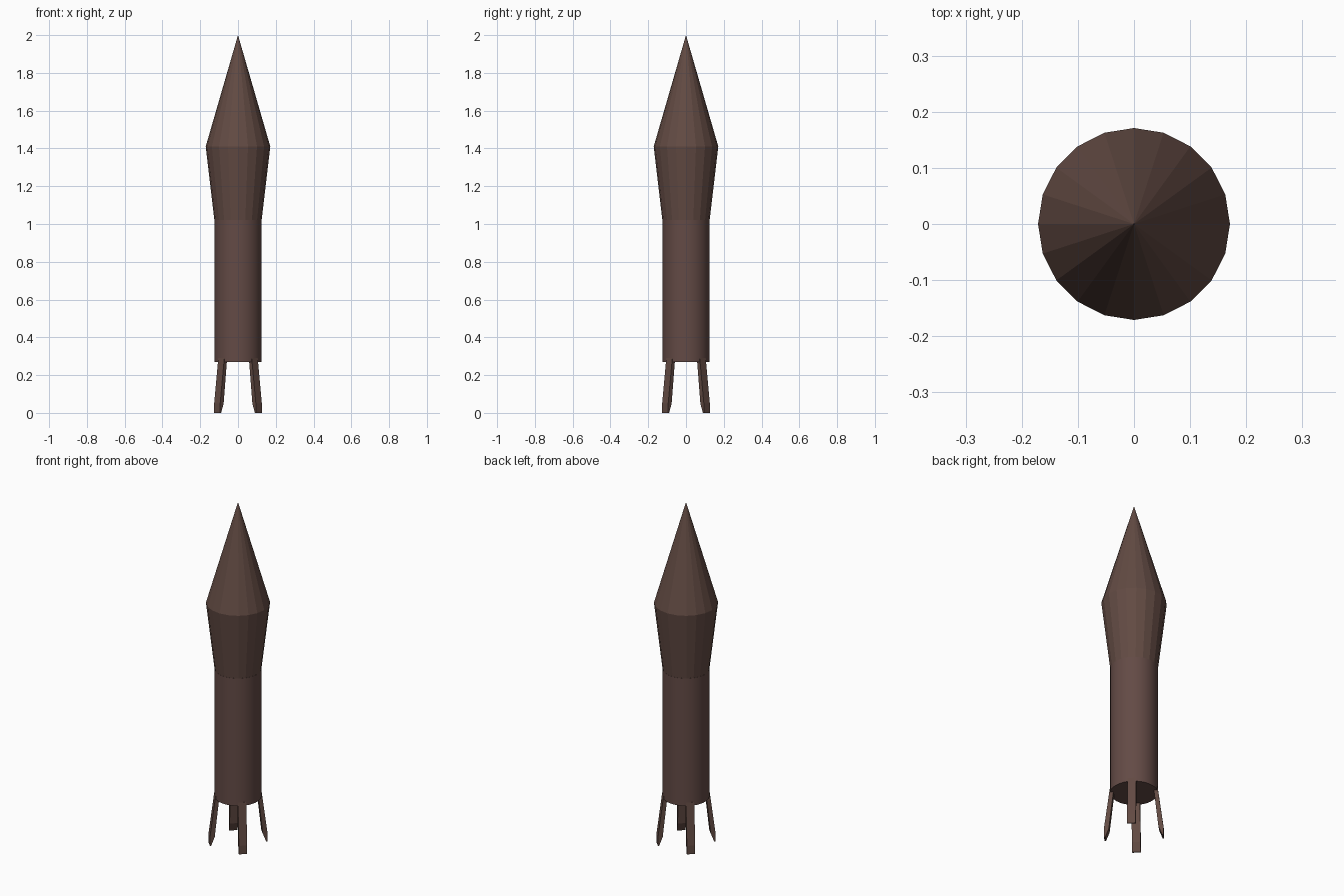
import bpy, bmesh, math
from mathutils import Matrix, Vector

if "Cube" in bpy.data.objects:
    bpy.data.objects.remove(bpy.data.objects["Cube"])


def material(name, rgb):
    m = bpy.data.materials.new(name)
    m.diffuse_color = (*rgb, 1.0)
    m.use_nodes = True
    m.node_tree.nodes["Principled BSDF"].inputs["Base Color"].default_value = m.diffuse_color
    return m


BROWN = material("dark brown", (0.122, 0.069, 0.056))
RED_BROWN = material("reddish brown", (0.125, 0.069, 0.060))


def finish(name, bm, mat):
    bmesh.ops.recalc_face_normals(bm, faces=bm.faces)
    me = bpy.data.meshes.new(name)
    bm.to_mesh(me)
    bm.free()
    me.materials.append(mat)
    ob = bpy.data.objects.new(name, me)
    bpy.context.collection.objects.link(ob)
    return ob


def frustum(name, r1, r2, z1, z2, sides, mat, caps=True):
    bm = bmesh.new()
    bmesh.ops.create_cone(bm, cap_ends=caps, segments=sides,
                          radius1=r1, radius2=r2, depth=z2 - z1,
                          matrix=Matrix.Translation((0, 0, (z1 + z2) / 2)))
    return finish(name, bm, mat)


# Nose cone and flared upper stage: faceted, 20 sides
frustum("nose_cone", 0.171, 0.0, 1.41, 2.0, 20, BROWN, caps=False)
frustum("flared_stage", 0.125, 0.171, 1.02, 1.41, 20, BROWN, caps=False)

# Main body: smooth cylinder with a closed base
body = frustum("main_body", 0.125, 0.125, 0.27, 1.02, 40, RED_BROWN)
for p in body.data.polygons:
    p.use_smooth = abs(p.normal.z) < 0.5
for e in body.data.edges:
    a, b = (body.data.vertices[i].co.z for i in e.vertices)
    e.use_edge_sharp = abs(a - b) < 1e-4

# Landing legs: (radius, height) profile extruded sideways, on the diagonals
LEG = [(0.104, 0.29), (0.125, 0.29), (0.156, 0.05), (0.156, 0.0),
       (0.149, 0.0), (0.130, 0.05)]
WIDTH = 0.045
for i, name in enumerate(("back_right", "back_left", "front_left", "front_right")):
    bm = bmesh.new()
    face = bm.faces.new([bm.verts.new((r, -WIDTH / 2, z)) for r, z in LEG])
    ext = bmesh.ops.extrude_face_region(bm, geom=[face])
    moved = [g for g in ext["geom"] if isinstance(g, bmesh.types.BMVert)]
    bmesh.ops.translate(bm, verts=moved, vec=Vector((0, WIDTH, 0)))
    bm.transform(Matrix.Rotation(math.radians(45 + 90 * i), 4, "Z"))
    finish(name + "_leg", bm, BROWN)
